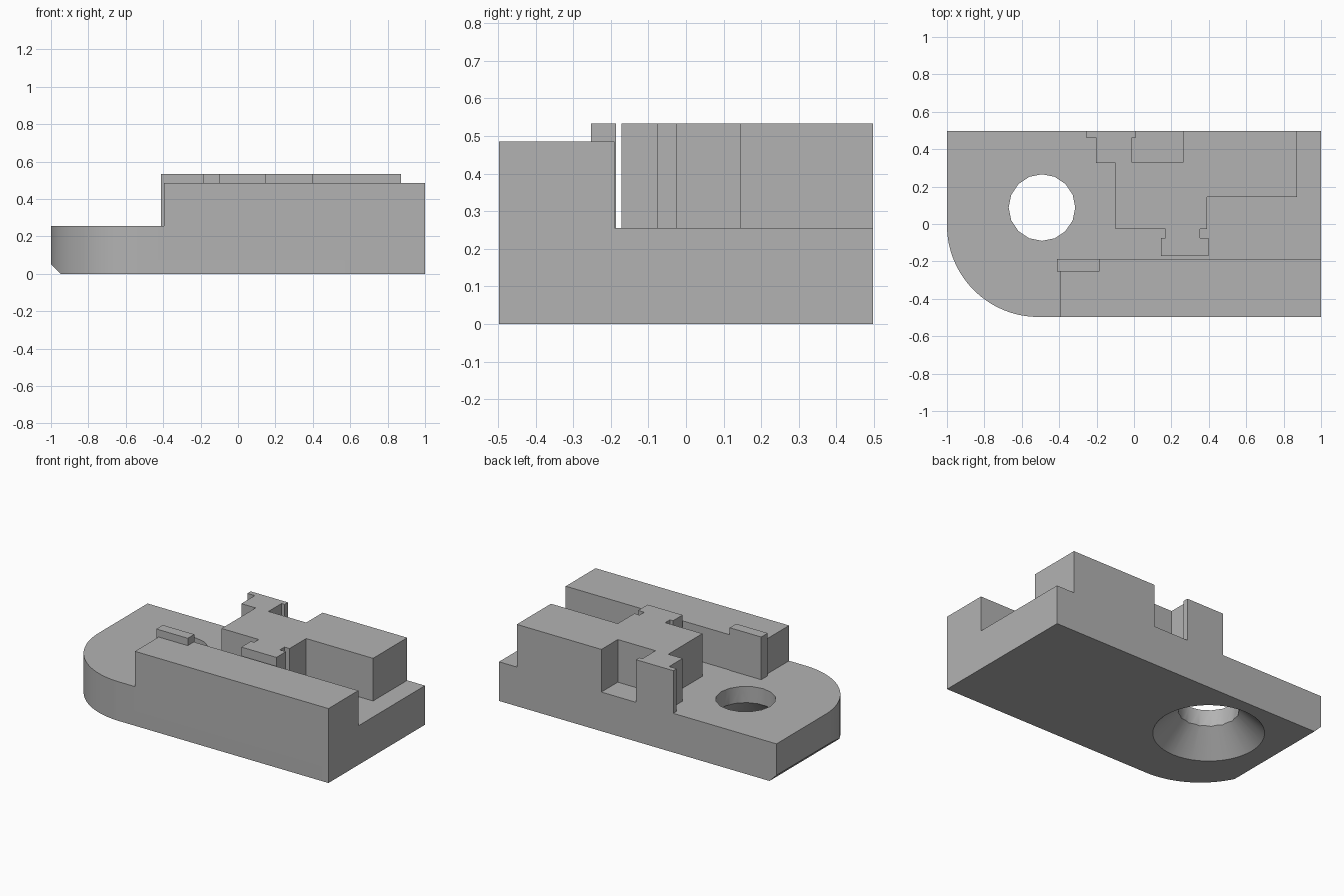
import bpy, bmesh
from math import cos, sin, pi, radians
from mathutils import Vector

if "Cube" in bpy.data.objects:
    bpy.data.objects.remove(bpy.data.objects["Cube"], do_unlink=True)

# Main levels and extents
HALF_X, HALF_Y = 1.0, 0.497
PLATE_TOP, RAIL_TOP, KEY_TOP = 0.255, 0.485, 0.533
SINK = 0.1          # raised parts start inside the plate so the union is clean
CORNER = 0.49       # radius of the rounded front corner
HOLE = Vector((-0.492, 0.088, 0))

grey = bpy.data.materials.new("plain grey")
grey.use_nodes = True
colour = (0.45, 0.45, 0.45, 1)
grey.diffuse_color = colour
grey.node_tree.nodes["Principled BSDF"].inputs["Base Color"].default_value = colour


def finish(name, bm):
    """Turn a bmesh into a grey object."""
    bmesh.ops.recalc_face_normals(bm, faces=bm.faces)
    mesh = bpy.data.meshes.new(name)
    bm.to_mesh(mesh)
    bm.free()
    mesh.materials.append(grey)
    obj = bpy.data.objects.new(name, mesh)
    bpy.context.collection.objects.link(obj)
    return obj


def prism(outline, bottom, top):
    """Extrude a plan outline between two heights."""
    bm = bmesh.new()
    face = bm.faces.new([bm.verts.new((x, y, bottom)) for x, y in outline])
    new = bmesh.ops.extrude_face_region(bm, geom=[face])["geom"]
    verts = [v for v in new if isinstance(v, bmesh.types.BMVert)]
    bmesh.ops.translate(bm, verts=verts, vec=(0, 0, top - bottom))
    return bm


def box(x0, x1, y0, y1, bottom, top):
    return prism([(x0, y0), (x1, y0), (x1, y1), (x0, y1)], bottom, top)


def round_cutter(name, sides, radius_low, radius_high, bottom, top):
    """Cylinder or cone centred on the hole axis."""
    bm = bmesh.new()
    bmesh.ops.create_cone(bm, cap_ends=True, segments=sides, radius1=radius_low,
                          radius2=radius_high, depth=top - bottom)
    bmesh.ops.translate(bm, verts=bm.verts, vec=HOLE + Vector((0, 0, (top + bottom) / 2)))
    return finish(name, bm)


def combine(target, tool, operation):
    """Apply a boolean and discard the tool object."""
    tool.hide_render = True
    mod = target.modifiers.new(operation.title(), 'BOOLEAN')
    mod.operation, mod.solver, mod.object = operation, 'EXACT', tool
    bpy.context.view_layer.objects.active = target
    bpy.ops.object.modifier_apply(modifier=mod.name)
    bpy.data.objects.remove(tool, do_unlink=True)


# Base plate with one rounded corner and a bevelled lower end edge
STEPS = 32
arc = [(-HALF_X + CORNER - CORNER * cos(a), -HALF_Y + CORNER - CORNER * sin(a))
       for a in (pi / 2 * i / STEPS for i in range(STEPS + 1))]
plate = prism(arc + [(HALF_X, -HALF_Y), (HALF_X, HALF_Y), (-HALF_X, HALF_Y)], 0, PLATE_TOP)
cut = bmesh.ops.bisect_plane(plate, geom=plate.verts[:] + plate.edges[:] + plate.faces[:],
                             plane_co=(-HALF_X, 0, 0.05), plane_no=(-1, 0, -1),
                             clear_outer=True)["geom_cut"]
bmesh.ops.holes_fill(plate, edges=[e for e in cut if isinstance(e, bmesh.types.BMEdge)])
body = finish("slotted_mounting_body", plate)

# Front rail, with a small tab at its end
rail = finish("front_rail", box(-0.395, HALF_X, -HALF_Y, -0.19, SINK, RAIL_TOP))
combine(body, rail, 'UNION')
tab = finish("rail_tab", box(-0.412, -0.185, -0.253, -0.186, SINK, KEY_TOP))
combine(body, tab, 'UNION')

# Stepped key block behind the channel
key_outline = [
    (-0.257, HALF_Y), (-0.257, 0.463), (-0.203, 0.463), (-0.203, 0.325),
    (-0.1, 0.325), (-0.1, -0.026), (0.168, -0.026), (0.168, -0.074),
    (0.145, -0.074), (0.145, -0.172), (0.397, -0.172), (0.397, -0.074),
    (0.353, -0.074), (0.353, -0.026), (0.39, -0.026), (0.39, 0.145),
    (0.872, 0.145), (0.872, HALF_Y), (0.262, HALF_Y), (0.262, 0.328),
    (-0.01, 0.328), (-0.01, 0.463), (0.012, 0.463), (0.012, HALF_Y)]
combine(body, finish("key_block", prism(key_outline, SINK, KEY_TOP)), 'UNION')

# Screw hole with a countersink from below
combine(body, round_cutter("hole_cutter", 16, 0.178, 0.178, -0.1, 0.4), 'DIFFERENCE')
combine(body, round_cutter("countersink_cutter", 48, 0.345, 0.165, -0.02, 0.16), 'DIFFERENCE')

# Crisp edges, smooth curves
for o in bpy.context.selected_objects:
    o.select_set(False)
body.select_set(True)
bpy.context.view_layer.objects.active = body
bpy.ops.object.shade_smooth_by_angle(angle=radians(30))
